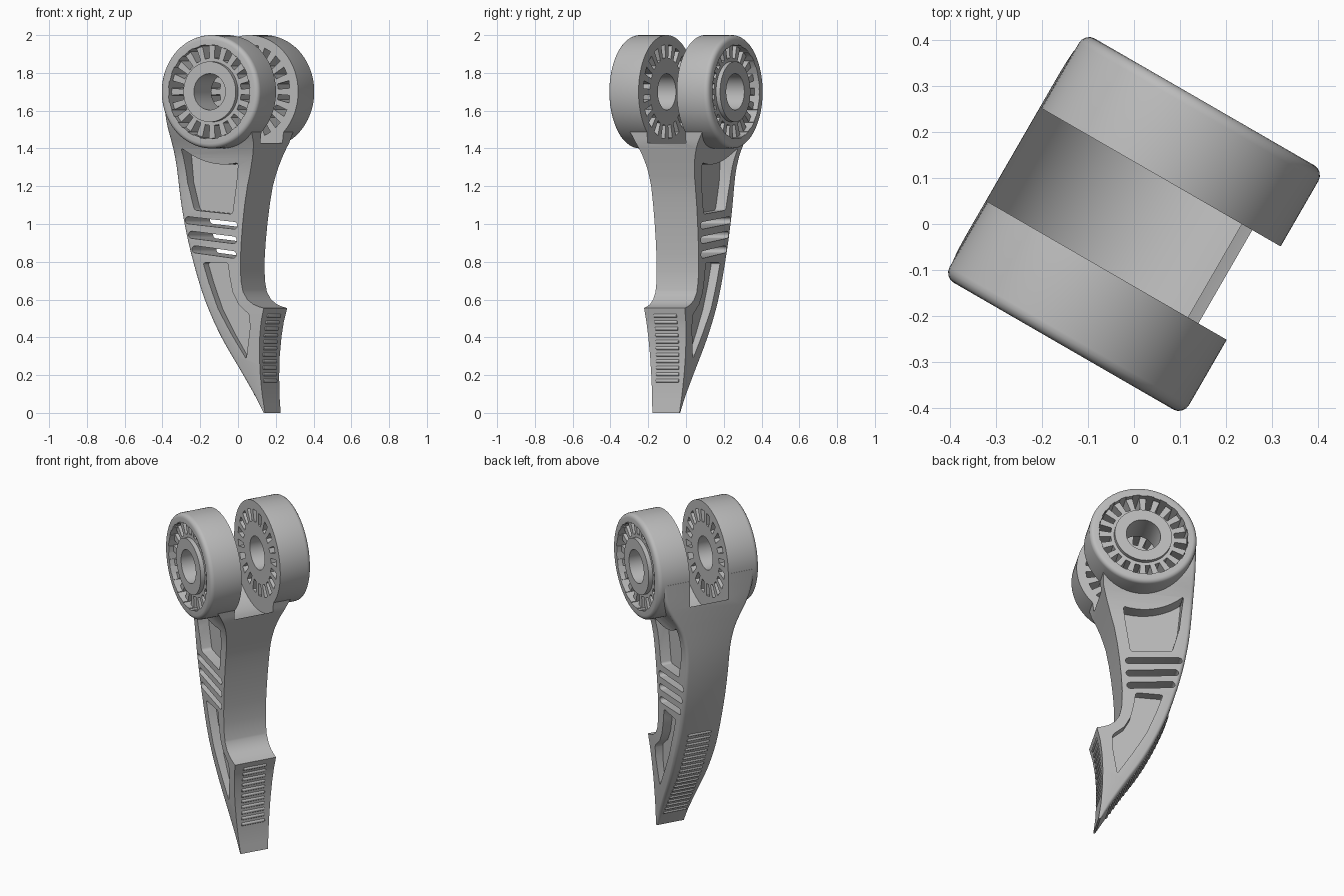
import bpy, bmesh
from math import sin, cos, pi, radians, hypot, atan2
from mathutils import Matrix

cube = bpy.data.objects.get("Cube")
if cube:
    bpy.data.objects.remove(cube, do_unlink=True)

HUB_Z = 1.7
TURN = Matrix.Rotation(radians(-30), 4, 'Z')

grey = bpy.data.materials.new("plain grey")
grey.use_nodes = True
grey.diffuse_color = (0.5, 0.5, 0.5, 1)
grey.node_tree.nodes["Principled BSDF"].inputs["Base Color"].default_value = (0.5, 0.5, 0.5, 1)


def linear(keys, t):
    for (a, p), (b, q) in zip(keys, keys[1:]):
        if t <= b:
            return p + (q - p) * (t - a) / (b - a)
    return keys[-1][1]


def smooth(keys, t):
    """Cubic interpolation through the keys."""
    n = len(keys)

    def slope(i):
        a, b = keys[max(i - 1, 0)], keys[min(i + 1, n - 1)]
        return (b[1] - a[1]) / (b[0] - a[0])
    for i in range(n - 1):
        (a, p), (b, q) = keys[i], keys[i + 1]
        if t <= b:
            h, s = b - a, (t - a) / (b - a)
            return ((2*s**3 - 3*s*s + 1) * p + (s**3 - 2*s*s + s) * h * slope(i)
                    + (3*s*s - 2*s**3) * q + (s**3 - s*s) * h * slope(i + 1))
    return keys[-1][1]


def circle(r, n=64, x=0, z=HUB_Z):
    return [(x + r * cos(2*pi*i/n), z + r * sin(2*pi*i/n)) for i in range(n)]


def capsule(x0, z0, x1, z1, r, n=8):
    a = atan2(z1 - z0, x1 - x0)
    return ([(x1 + r*cos(a - pi/2 + pi*i/n), z1 + r*sin(a - pi/2 + pi*i/n)) for i in range(n + 1)]
            + [(x0 + r*cos(a + pi/2 + pi*i/n), z0 + r*sin(a + pi/2 + pi*i/n)) for i in range(n + 1)])


def add_prism(bm, pts, y0, y1):
    a = [bm.verts.new((x, y0, z)) for x, z in pts]
    b = [bm.verts.new((x, y1, z)) for x, z in pts]
    bm.faces.new(a)
    bm.faces.new(b[::-1])
    for i in range(len(a)):
        j = (i + 1) % len(a)
        bm.faces.new((a[j], a[i], b[i], b[j]))


def finish(name, bm):
    bmesh.ops.recalc_face_normals(bm, faces=bm.faces[:])
    mesh = bpy.data.meshes.new(name)
    bm.to_mesh(mesh)
    bm.free()
    mesh.materials.append(grey)
    ob = bpy.data.objects.new(name, mesh)
    bpy.context.scene.collection.objects.link(ob)
    return ob


def prisms(name, shapes, rim=0, corner=0):
    """Prisms along y; rim rounds the cap edges, corner the sharp side edges."""
    bm = bmesh.new()
    for pts, y0, y1 in shapes:
        add_prism(bm, pts, y0, y1)
    bmesh.ops.recalc_face_normals(bm, faces=bm.faces[:])

    def across(e):
        return abs(e.verts[0].co.y - e.verts[1].co.y) > 1e-4
    if rim:
        edges = [e for e in bm.edges if not across(e)]
        bmesh.ops.bevel(bm, geom=edges, offset=rim, segments=4, profile=0.5, affect='EDGES')
    if corner:
        edges = [e for e in bm.edges if across(e) and e.calc_face_angle() > 0.7]
        bmesh.ops.bevel(bm, geom=edges, offset=corner, segments=4, profile=0.5, affect='EDGES')
    return finish(name, bm)


def combine(ob, other, operation):
    mod = ob.modifiers.new("combine", 'BOOLEAN')
    mod.operation, mod.solver, mod.object = operation, 'EXACT', other
    bpy.context.view_layer.update()
    graph = bpy.context.evaluated_depsgraph_get()
    mesh = bpy.data.meshes.new_from_object(ob.evaluated_get(graph))
    ob.modifiers.clear()
    ob.data = mesh
    bpy.data.objects.remove(other, do_unlink=True)


def both_sides(pts, y0, y1):
    return [(pts, y0, y1), (pts, -y1, -y0)]


# Leg outline: back edge, front edge and half thickness by height
BACK = [(0, .203), (.2, .082), (.4, -.043), (.6, -.139), (.8, -.208), (1, -.259),
        (1.2, -.291), (1.4, -.303), (1.7, -.301)]
FRONT = [(0, .213), (.1, .2), (.2, .194), (.3, .193), (.4, .199), (.48, .21), (.555, .229),
         (.562, .2), (.575, .165), (.6, .13), (.64, .104), (.7, .091), (.8, .088), (.9, .094),
         (1, .104), (1.1, .117), (1.2, .135), (1.3, .163), (1.37, .185), (1.43, .204),
         (1.5, .212), (1.7, .2)]
HALF = [(0, .083), (.25, .104), (.55, .124), (.8, .128), (1.1, .133), (1.22, .136),
        (1.3, .145), (1.38, .167), (1.45, .2), (1.52, .238), (1.6, .265), (1.7, .28)]

# Leg: stacked cross-sections with rounded back corners
bm = bmesh.new()
levels = sorted({round(i * .05, 3) for i in range(35)} | {z for z, _ in FRONT})
rings = []
for z in levels:
    b, f, w = smooth(BACK, z), linear(FRONT, z), smooth(HALF, z)
    c = min(.02, (f - b) * .4)
    side = [(f, w)] + [(b + c - c*sin(t*pi/8), w - c + c*cos(t*pi/8)) for t in range(5)]
    loop = side + [(x, -y) for x, y in reversed(side)]
    rings.append([bm.verts.new((x, y, z)) for x, y in loop])
for lo, hi in zip(rings, rings[1:]):
    for i in range(len(lo)):
        j = (i + 1) % len(lo)
        bm.faces.new((lo[i], lo[j], hi[j], hi[i]))
bm.faces.new(rings[0])
bm.faces.new(rings[-1])
leg = finish("leg", bm)

# Joint: round head, split by a fork gap
combine(leg, prisms("head", [(circle(.3, 96), -.306, .306)], rim=.025), 'UNION')
combine(leg, prisms("gap", [(circle(.34, 96), -.117, .117)]), 'DIFFERENCE')

# Outer face recess, hub and bore
combine(leg, prisms("recess", both_sides(circle(.246), .276, .4)), 'DIFFERENCE')
combine(leg, prisms("hub", both_sides(circle(.16), .2, .301)), 'UNION')
combine(leg, prisms("bore", [(circle(.096, 48), -.5, .5)]), 'DIFFERENCE')

# Radial vents around the hub, reaching the recess wall
vents = []
COUNT = 20
for k in range(COUNT):
    a = 2 * pi * (k + .5) / COUNT
    box = [(r*cos(a) - t*sin(a), HUB_Z + r*sin(a) + t*cos(a))
           for r, t in ((.178, -.014), (.249, -.02), (.249, .02), (.178, .014))]
    vents.append((box, -.5, .5))
combine(leg, prisms("vents", vents), 'DIFFERENCE')

# Side pockets
arc = [(.385 * sin(a), HUB_Z - .385 * cos(a))
       for a in (radians(-40 + 53 * i / 10) for i in range(11))]
upper = arc + [(.042, 1.052), (-.19, 1.073), (-.23, 1.22)]
lower = [(-.14, .795), (.012, .795), (.022, .72), (.04, .64), (.075, .575), (.14, .52),
         (.142, .45), (.112, .285), (.025, .42), (-.05, .55), (-.105, .69)]
combine(leg, prisms("upper_pocket", both_sides(upper, .07, .4), corner=.015), 'DIFFERENCE')
combine(leg, prisms("lower_pocket", both_sides(lower, .075, .4), corner=.012), 'DIFFERENCE')

# Three through slots
slots = [(capsule(-.228 + .02*i, 1.02 - .077*i, .052 - .004*i, .992 - .077*i, .019), -.5, .5)
         for i in range(3)]
combine(leg, prisms("slots", slots), 'DIFFERENCE')


# Grip ribs on the toe and along the heel
def ribs(name, edge, inset, heights):
    return prisms(name, [(circle(.01, 12, edge(z) + inset, z), -.07, .07) for z in heights], rim=.004)


toe_ribs = ribs("toe_ribs", lambda z: linear(FRONT, z), -.003, [.17 + .0345*i for i in range(11)])

heights, z = [], .1
while z < .73:
    heights.append(z)
    run = hypot(1, (smooth(BACK, z + .01) - smooth(BACK, z)) / .01)
    z += .036 / run
heel_ribs = ribs("heel_ribs", lambda z: smooth(BACK, z), .004, heights)

# Turn everything to its standing angle and shade
for ob in (leg, toe_ribs, heel_ribs):
    ob.data.transform(TURN)
    ob.data.shade_smooth()
    ob.data.set_sharp_from_angle(angle=radians(32))
leg.data.name = "leg"
